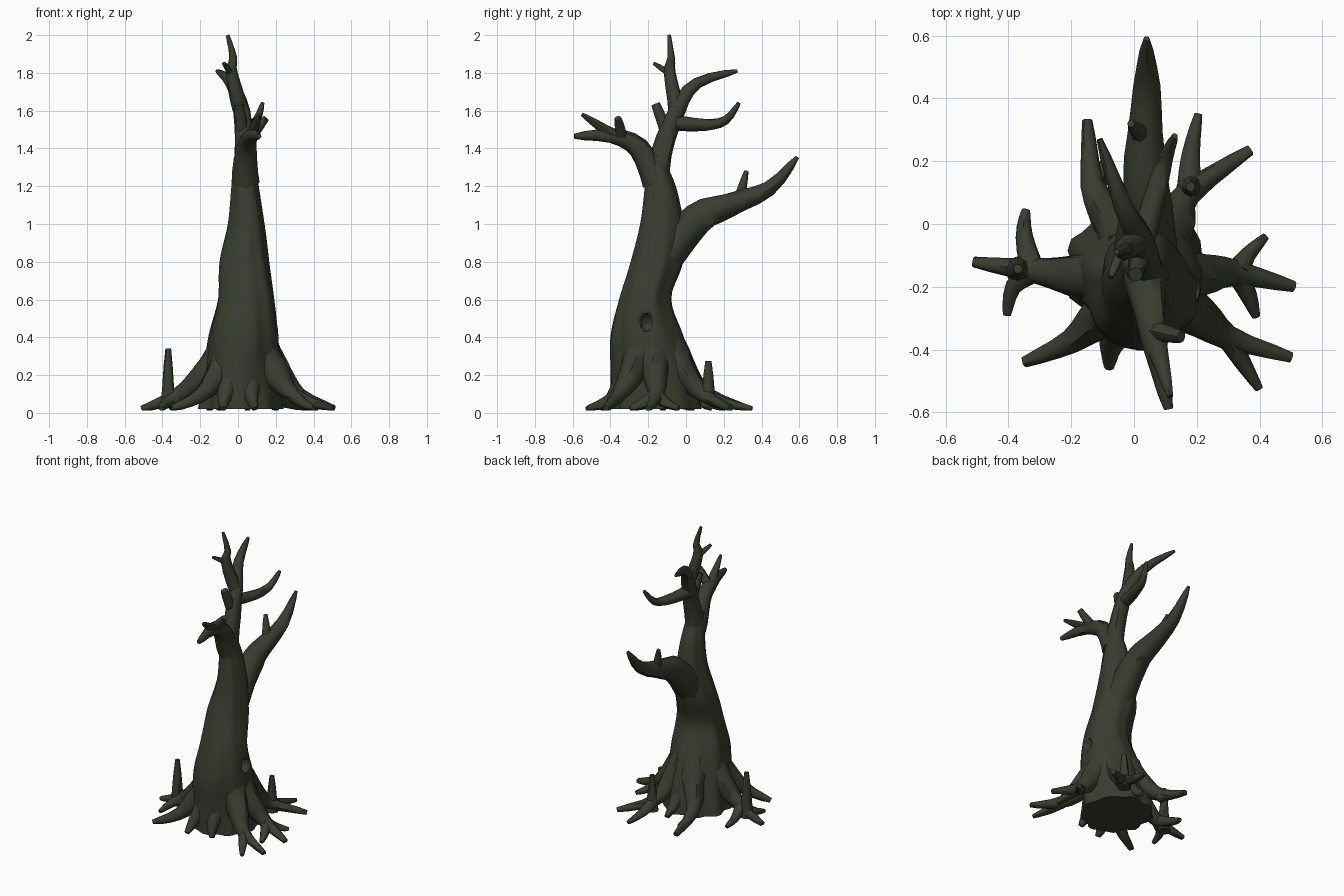
import bpy, bmesh, math
from mathutils import Vector, noise

if "Cube" in bpy.data.objects:
    bpy.data.objects.remove(bpy.data.objects["Cube"])

bark = bpy.data.materials.new("dark green bark")
bark.diffuse_color = (0.040, 0.047, 0.029, 1)
bark.use_nodes = True
bark.node_tree.nodes["Principled BSDF"].inputs["Base Color"].default_value = bark.diffuse_color


def make_object(name, bm):
    bmesh.ops.recalc_face_normals(bm, faces=bm.faces)
    me = bpy.data.meshes.new(name)
    bm.to_mesh(me)
    bm.free()
    me.materials.append(bark)
    ob = bpy.data.objects.new(name, me)
    bpy.context.collection.objects.link(ob)
    bpy.ops.object.select_all(action='DESELECT')
    bpy.context.view_layer.objects.active = ob
    ob.select_set(True)
    bpy.ops.object.shade_smooth_by_angle(angle=math.radians(50))
    return ob


def skin(bm, rings):
    """Bridge rings of verts and cap both ends."""
    n = len(rings[0])
    for a, b in zip(rings, rings[1:]):
        for i in range(n):
            bm.faces.new((a[i], a[(i + 1) % n], b[(i + 1) % n], b[i]))
    bm.faces.new(rings[0][::-1])
    bm.faces.new(rings[-1])


def spline(rows, steps):
    """Smooth (Catmull-Rom) interpolation of tuples."""
    out = []
    last = len(rows) - 1
    for i in range(last):
        quad = [rows[min(max(i + d, 0), last)] for d in (-1, 0, 1, 2)]
        for s in range(steps):
            t = s / steps
            out.append([b + (c - a) * t / 2 + (a - 2.5 * b + 2 * c - d / 2) * t * t
                        + (3 * b - a - 3 * c + d) * t ** 3 / 2
                        for a, b, c, d in zip(*quad)])
    out.append(list(rows[-1]))
    return out


def limb(name, pts, r0, r1, power=1.0, sides=8, steps=3):
    """Tapered tube through points, radius r0 at the start and r1 at the tip."""
    P = [Vector(r) for r in spline(pts, steps)]
    last = len(P) - 1
    bm = bmesh.new()
    rings = []
    u = None
    for i, p in enumerate(P):
        t = (P[min(i + 1, last)] - P[max(i - 1, 0)]).normalized()
        u = t.orthogonal() if u is None else u
        u = (u - t * u.dot(t)).normalized()
        v = t.cross(u)
        r = r1 + (r0 - r1) * (1 - i / last) ** power
        ring = []
        for k in range(sides):
            a = math.tau * k / sides
            w = 1 + 0.16 * noise.noise(Vector((k * 1.7, i * 0.4, p.x * 3)))
            q = p + (u * math.cos(a) + v * math.sin(a)) * r * w
            q.z = max(q.z, 0.012)
            ring.append(bm.verts.new(q))
        rings.append(ring)
    skin(bm, rings)
    return make_object(name, bm)


# Trunk: z, centre x, centre y, radius x, radius y
profile = [(0.02, 0.01, -0.16, 0.22, 0.23), (0.2, 0.015, -0.175, 0.2, 0.215),
           (0.4, 0.025, -0.205, 0.185, 0.19), (0.6, 0.04, -0.215, 0.15, 0.135),
           (0.8, 0.033, -0.155, 0.13, 0.135), (1.0, 0.045, -0.13, 0.095, 0.11),
           (1.2, 0.04, -0.138, 0.072, 0.078), (1.36, 0.035, -0.17, 0.05, 0.04)]
bm = bmesh.new()
rings = []
N = 40
for z, cx, cy, rx, ry in spline(profile, 5):
    ring = []
    for k in range(N):
        a = math.tau * k / N
        c, s = math.cos(a), math.sin(a)
        ridge = noise.noise(Vector((math.cos(a + z / 2) * 2.6, math.sin(a + z / 2) * 2.6, z * 1.2)))
        flute = math.cos(9 * a + 0.6) * max(0, 0.4 - z) * 0.16
        w = 1 + 0.11 * ridge + flute
        ring.append(bm.verts.new((cx + rx * w * c, cy + ry * w * s, z)))
    rings.append(ring)
skin(bm, rings)
trunk = make_object("trunk", bm)

# Knot hole on the right side
bm = bmesh.new()
bmesh.ops.create_uvsphere(bm, u_segments=12, v_segments=8, radius=1)
bmesh.ops.scale(bm, vec=(0.07, 0.036, 0.05), verts=bm.verts)
bmesh.ops.translate(bm, vec=(0.215, -0.21, 0.48), verts=bm.verts)
cutter = make_object("knot_hole_cutter", bm)
cutter.hide_render = True
cut = trunk.modifiers.new("knot_hole", 'BOOLEAN')
cut.operation, cut.object, cut.solver = 'DIFFERENCE', cutter, 'EXACT'
bpy.context.view_layer.objects.active = trunk
bpy.ops.object.modifier_apply(modifier="knot_hole")
bpy.data.objects.remove(cutter)

# Branches
limb("back_branch", [(0.04, -0.13, 0.8), (0.04, 0.06, 1.025), (0.035, 0.22, 1.1),
                     (0.04, 0.44, 1.185), (0.04, 0.59, 1.355)], 0.105, 0.01, 0.8)
limb("back_branch_twig", [(0.03, 0.28, 1.12), (-0.01, 0.32, 1.28)], 0.036, 0.012)
limb("upper_branch", [(0.04, -0.15, 1.2), (0.035, -0.13, 1.37), (0.02, -0.05, 1.6),
                      (-0.035, 0.06, 1.745), (-0.11, 0.27, 1.81)], 0.066, 0.01, 0.7)
limb("top_spire", [(0.015, -0.05, 1.61), (-0.035, -0.085, 1.8), (-0.025, -0.08, 1.88),
                   (-0.055, -0.088, 2.0)], 0.044, 0.009)
limb("top_spire_twig", [(-0.035, -0.075, 1.79), (-0.075, -0.17, 1.85)], 0.022, 0.01)
limb("side_branch", [(0.02, -0.08, 1.54), (0.07, 0.1, 1.525), (0.1, 0.21, 1.55),
                     (0.13, 0.28, 1.64)], 0.042, 0.01, 0.8)
limb("branch_stub", [(0.025, -0.1, 1.48), (0.005, -0.16, 1.635)], 0.036, 0.024)
limb("front_branch", [(0.04, -0.16, 1.22), (0.045, -0.25, 1.405), (0.07, -0.4, 1.465),
                      (0.11, -0.59, 1.465)], 0.072, 0.014, 0.8)
limb("front_branch_upper_twig", [(0.065, -0.37, 1.46), (0.115, -0.55, 1.58)], 0.038, 0.01)
limb("front_branch_stub", [(0.065, -0.34, 1.46), (0.15, -0.36, 1.56)], 0.035, 0.018)

# Roots run from the trunk core down through a middle point to a tip (x, y each)
roots = {"left_root": (-0.32, -0.15, -0.51, -0.12), "front_left_root": (-0.2, -0.375, -0.35, -0.44),
         "front_right_root": (0.3, -0.36, 0.5, -0.425), "right_root": (0.33, -0.155, 0.51, -0.2),
         "back_right_root": (0.175, 0.1, 0.37, 0.235), "back_left_root": (-0.13, 0.12, -0.15, 0.33),
         "back_root": (0.05, 0.05, 0.05, 0.14), "front_root": (0.07, -0.38, 0.09, -0.42),
         "small_front_root": (-0.07, -0.38, -0.08, -0.455)}
core = Vector((0.04, -0.18, 0))
for name, (mx, my, tx, ty) in roots.items():
    mid = Vector((mx, my, 0))
    pts = [core.lerp(mid, f) + Vector((0, 0, h)) for f, h in ((0.3, 0.34), (0.65, 0.19), (1, 0.09))]
    limb(name, pts + [Vector((tx, ty, 0.022))], 0.095, 0.017, 1.1)

# Root forks: parent root, bend and tip
forks = [("left_root", -0.35, -0.04, -0.345, 0.045), ("left_root", -0.385, -0.2, -0.405, -0.29),
         ("front_right_root", 0.345, -0.44, 0.4, -0.525), ("right_root", 0.36, -0.1, 0.42, -0.04),
         ("right_root", 0.365, -0.23, 0.39, -0.295), ("back_right_root", 0.18, 0.22, 0.205, 0.35),
         ("back_left_root", -0.11, 0.14, -0.09, 0.21)]
for i, (parent, bx, by, tx, ty) in enumerate(forks):
    mx, my = roots[parent][:2]
    limb(f"{parent}_fork_{i}", [(mx, my, 0.09), (bx, by, 0.05), (tx, ty, 0.022)], 0.042, 0.013)

# Upright stumps on two roots: x, y, height
for side, x, y, h in (("left", -0.37, -0.143, 0.34), ("back_right", 0.18, 0.118, 0.275)):
    limb(f"{side}_root_stump", [(x, y, 0.03), (x, y, h)], 0.044, 0.015)
